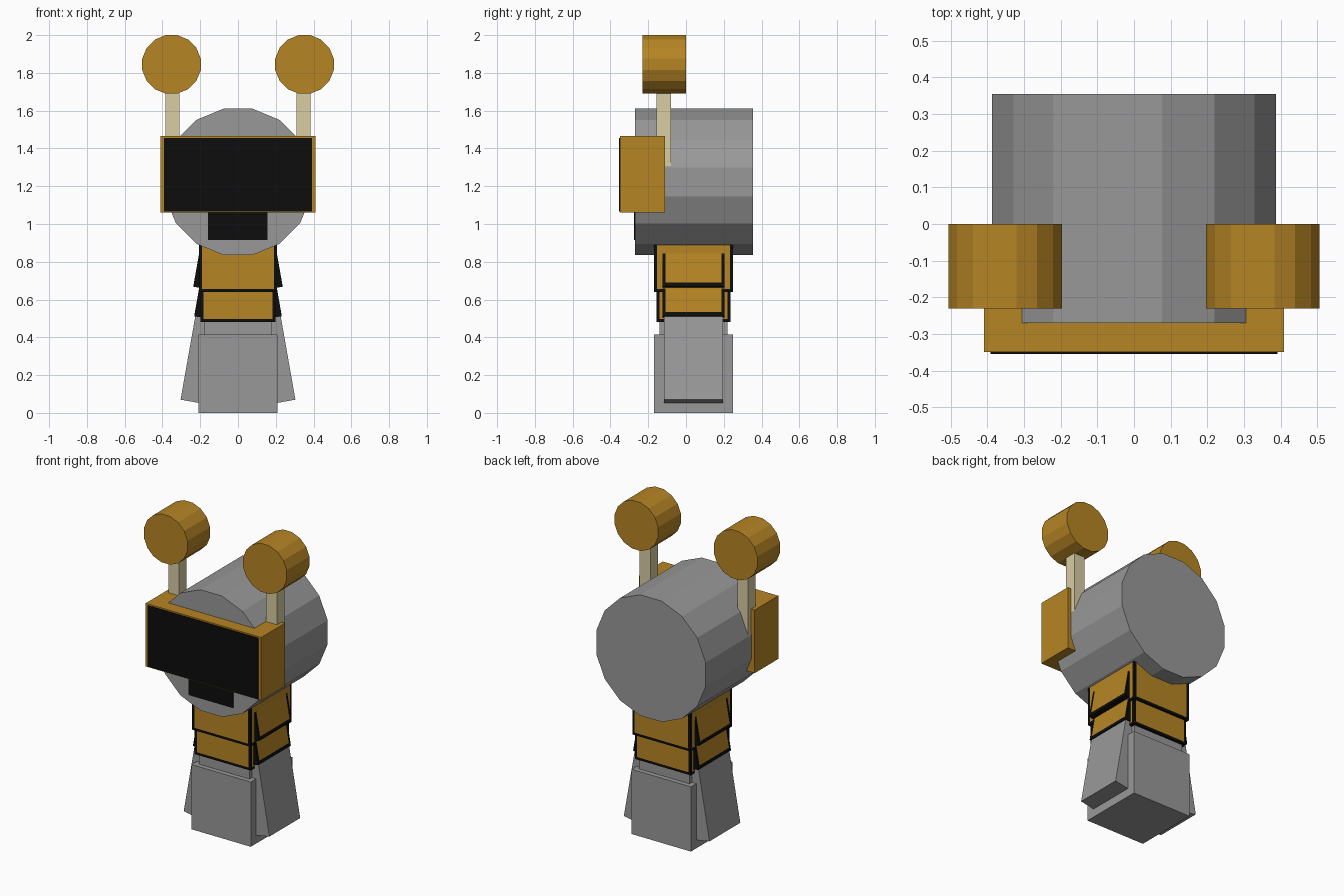
import bpy, bmesh, math
from mathutils import Matrix, Vector

if "Cube" in bpy.data.objects:
    bpy.data.objects.remove(bpy.data.objects["Cube"])


def material(name, rgb):
    m = bpy.data.materials.new(name)
    m.diffuse_color = (*rgb, 1)
    m.use_nodes = True
    m.node_tree.nodes["Principled BSDF"].inputs["Base Color"].default_value = m.diffuse_color
    return m


GREY = material("grey", (0.318, 0.318, 0.318))
GOLD = material("gold", (0.47, 0.235, 0.018))
BLACK = material("black", (0.004, 0.004, 0.004))
TAN = material("tan", (0.69, 0.61, 0.37))


def finish(bm, name, *mats):
    bmesh.ops.recalc_face_normals(bm, faces=bm.faces)
    me = bpy.data.meshes.new(name)
    bm.to_mesh(me)
    bm.free()
    for m in mats:
        me.materials.append(m)
    ob = bpy.data.objects.new(name, me)
    bpy.context.collection.objects.link(ob)
    return ob


def box_mesh(lo, hi):
    lo, hi = Vector(lo), Vector(hi)
    bm = bmesh.new()
    bmesh.ops.create_cube(bm, size=1)
    for v in bm.verts:
        v.co = (lo + hi) / 2 + v.co * (hi - lo)
    return bm


def box(name, lo, hi, mat):
    return finish(box_mesh(lo, hi), name, mat)


def drum(name, x, z, radius, y0, y1, mat, sides=16):
    """Cylinder lying along y with a flat on top."""
    bm = bmesh.new()
    bmesh.ops.create_cone(bm, cap_ends=True, segments=sides,
                          radius1=radius, radius2=radius, depth=y1 - y0)
    bmesh.ops.rotate(bm, verts=bm.verts, matrix=Matrix.Rotation(math.pi / sides, 3, 'Z'))
    # put a flat uppermost whichever way the ring starts
    top = max(v.co.y for v in bm.verts)
    if sum(abs(v.co.y - top) < 1e-4 for v in bm.verts) < 4:
        bmesh.ops.rotate(bm, verts=bm.verts, matrix=Matrix.Rotation(math.pi / sides, 3, 'Z'))
    bmesh.ops.rotate(bm, verts=bm.verts, matrix=Matrix.Rotation(math.pi / 2, 3, 'X'))
    bmesh.ops.translate(bm, verts=bm.verts, vec=(x, (y0 + y1) / 2, z))
    return finish(bm, name, mat)


def cut(bm, axis, value):
    no = [0, 0, 0]
    no[axis] = 1
    co = [0, 0, 0]
    co[axis] = value
    bmesh.ops.bisect_plane(bm, geom=bm.verts[:] + bm.edges[:] + bm.faces[:],
                           plane_co=co, plane_no=no)


YC = 0.04  # middle of the body in y
B = 0.016  # width of the black trim


def trimmed_block(name, hx, hy, z0, z1):
    """Gold block with black trim on its upright corners and lower rim."""
    bm = box_mesh((-hx, YC - hy, z0), (hx, YC + hy, z1))
    for s in (-1, 1):
        cut(bm, 0, s * (hx - B))
        cut(bm, 1, YC + s * (hy - B))
    cut(bm, 2, z0 + B)
    for f in bm.faces:
        c = f.calc_center_median()
        corner = abs(c.x) > hx - B and abs(c.y - YC) > hy - B
        f.material_index = int(corner or c.z < z0 + B)
    return finish(bm, name, GOLD, BLACK)


def flap(name, side, x, z, thick, hy, length, trim):
    """Slab leaning inward from its outer bottom edge at (x, z)."""
    bm = box_mesh((-thick, YC - hy, 0), (0, YC + hy, length))
    if trim:
        for s in (-1, 1):
            cut(bm, 1, YC + s * (hy - B))
        cut(bm, 2, B + 0.006)
        for f in bm.faces:
            c = f.calc_center_median()
            f.material_index = int(abs(c.y - YC) > hy - B or c.z < B + 0.006)
    bmesh.ops.rotate(bm, verts=bm.verts, matrix=Matrix.Rotation(math.radians(-10), 3, 'Y'))
    for v in bm.verts:
        v.co.x = side * (v.co.x + x)
        v.co.z += z
    mats = (GOLD, BLACK) if trim else (GREY,)
    return finish(bm, name, *mats)


# Head, visor and mouth
drum("head", 0, 1.223, 0.395, -0.27, 0.355, GREY)
box("visor", (-0.41, -0.35, 1.06), (0.41, -0.11, 1.465), GOLD)
box("visor_screen", (-0.392, -0.355, 1.066), (0.392, -0.349, 1.456), BLACK)
box("mouth", (-0.158, -0.275, 0.915), (0.156, -0.268, 1.10), BLACK)

# Torso bands
trimmed_block("upper_band", 0.206, 0.21, 0.64, 1.0)
trimmed_block("lower_band", 0.198, 0.196, 0.48, 0.66)

# Base
box("base_column", (-0.18, YC - 0.18, 0.38), (0.18, YC + 0.18, 0.52), GREY)
box("base_block", (-0.21, YC - 0.21, 0), (0.21, YC + 0.21, 0.415), GREY)

# Mirrored parts
for side, label in ((-1, "left"), (1, "right")):
    x = side * 0.352
    drum(label + "_ear", x, 1.845, 0.158, -0.23, 0, GOLD)
    xs = side * 0.347
    box(label + "_ear_stalk", (xs - 0.038, -0.155, 1.29), (xs + 0.038, -0.08, 1.75), TAN)
    flap(label + "_upper_flap", side, 0.237, 0.668, 0.05, 0.165, 0.24, True)
    flap(label + "_lower_flap", side, 0.232, 0.512, 0.05, 0.165, 0.16, True)
    flap(label + "_base_fin", side, 0.304, 0.07, 0.12, 0.156, 0.48, False)
